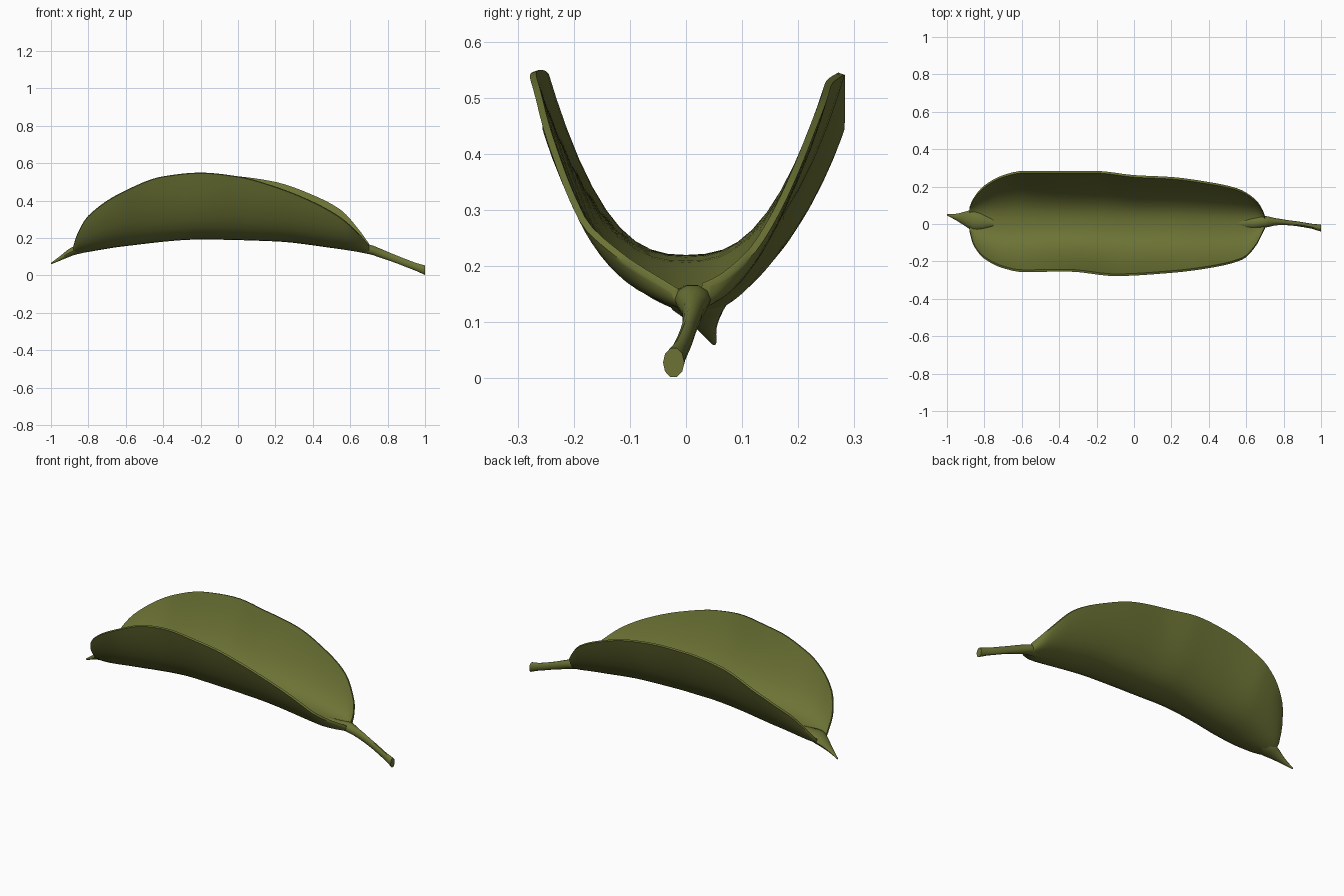
import bpy, bmesh, math
from mathutils import Vector

cube = bpy.data.objects.get("Cube")
if cube:
    bpy.data.objects.remove(cube, do_unlink=True)

olive = bpy.data.materials.new("olive_green")
olive.use_nodes = True
olive.diffuse_color = (0.15, 0.17, 0.035, 1)
olive.node_tree.nodes["Principled BSDF"].inputs["Base Color"].default_value = olive.diffuse_color


def smooth_curve(points):
    """Return a monotone interpolating function through (x, value) points."""
    xs, vs = zip(*points)
    d = [(vs[i + 1] - vs[i]) / (xs[i + 1] - xs[i]) for i in range(len(xs) - 1)]
    m = [d[0]] + [2 * a * b / (a + b) if a * b > 0 else 0 for a, b in zip(d, d[1:])] + [d[-1]]

    def value(x):
        i = max(k for k in range(len(d)) if k == 0 or x >= xs[k])
        h = xs[i + 1] - xs[i]
        t = (x - xs[i]) / h
        return (vs[i] + t * h * m[i] + t * t * h * (3 * d[i] - 2 * m[i] - m[i + 1])
                + t ** 3 * h * (m[i] + m[i + 1] - 2 * d[i]))
    return value


def loft(name, rings):
    """Skin closed rings of equal length and cap both ends."""
    bm = bmesh.new()
    rows = [[bm.verts.new(p) for p in ring] for ring in rings]
    n = len(rows[0])
    for a, b in zip(rows, rows[1:]):
        for i in range(n):
            j = (i + 1) % n
            bm.faces.new((a[i], a[j], b[j], b[i]))
    bm.faces.new(rows[0])
    bm.faces.new(rows[-1])
    bmesh.ops.recalc_face_normals(bm, faces=bm.faces)
    mesh = bpy.data.meshes.new(name)
    bm.to_mesh(mesh)
    bm.free()
    mesh.materials.append(olive)
    obj = bpy.data.objects.new(name, mesh)
    bpy.context.collection.objects.link(obj)
    bpy.ops.object.select_all(action='DESELECT')
    obj.select_set(True)
    bpy.context.view_layer.objects.active = obj
    bpy.ops.object.shade_smooth_by_angle(angle=math.radians(50))
    return obj


# Outlines of the blade along its length
fold_z = smooth_curve([(-.88, .14), (-.6, .185), (-.2, .22), (.2, .21), (.5, .175), (.7, .145)])
fold_y = smooth_curve([(-.88, .025), (-.7, 0), (.5, 0), (.7, .01)])
back_y = smooth_curve([(-.88, .08), (-.86, .125), (-.8, .195), (-.7, .25), (-.6, .272), (-.2, .272),
                       (0, .25), (.2, .24), (.4, .213), (.55, .18), (.65, .12), (.69, .06), (.7, .03)])
back_z = smooth_curve([(-.88, .16), (-.86, .22), (-.8, .32), (-.6, .455), (-.4, .525), (-.2, .545),
                       (0, .53), (.2, .5), (.4, .43), (.55, .35), (.65, .24), (.7, .17)])
front_y = smooth_curve([(-.88, -.03), (-.86, -.1), (-.8, -.175), (-.7, -.225), (-.6, -.245), (-.35, -.243),
                        (-.1, -.267), (.2, -.25), (.4, -.225), (.58, -.18), (.65, -.11), (.7, -.015)])
front_z = smooth_curve([(-.88, .16), (-.86, .22), (-.8, .32), (-.6, .455), (-.4, .53), (-.2, .55),
                        (0, .53), (.2, .475), (.4, .395), (.55, .31), (.65, .22), (.7, .16)])


def blade_ring(x, steps=10):
    cy, cz = fold_y(x), fold_z(x)
    inner = []
    for i in range(-steps, steps + 1):
        t = abs(i) / steps
        u = 1 - (1 - t) ** 1.25
        ey, ez = (back_y(x), back_z(x)) if i > 0 else (front_y(x), front_z(x))
        inner.append(Vector((x, cy + (ey - cy) * u, cz + (ez - cz) * u ** 2.5)))
    outer = []
    for i, p in enumerate(inner):
        along = inner[min(i + 1, 2 * steps)] - inner[max(i - 1, 0)]
        down = Vector((0, along.z, -along.y)).normalized()
        edge = abs(i - steps) / steps
        outer.append(p + down * (.028 - .016 * edge))
    return inner + outer[::-1]


# Folded blade, with stations packed closer near the ends
count = 56
stations = [-.09 - .79 * math.cos(math.pi * i / count) for i in range(count + 1)]
loft("leaf_blade", [blade_ring(x) for x in stations])


# Tapered tubes: x, y, z, half width, half height
def tube(name, nodes, sides=10, steps=20):
    curves = [smooth_curve([(n[0], n[k]) for n in nodes]) for k in range(1, 5)]
    rings = []
    for i in range(steps + 1):
        x = nodes[0][0] + (nodes[-1][0] - nodes[0][0]) * i / steps
        y, z, w, h = (c(x) for c in curves)
        rings.append([(x, y + w * math.cos(a), z + h * math.sin(a))
                      for a in (2 * math.pi * k / sides for k in range(sides))])
    return loft(name, rings)


tube("leaf_stem", [(.5, 0, .16, .01, .01), (.64, .005, .145, .03, .02), (.7, .012, .14, .032, .027),
                   (.75, .012, .123, .02, .026), (.85, .004, .085, .013, .022),
                   (.94, -.01, .05, .013, .022), (1, -.022, .028, .019, .027)])
tube("leaf_tip", [(-1, .05, .063, .004, .004), (-.95, .037, .092, .018, .013),
                  (-.9, .027, .122, .04, .023), (-.86, .02, .138, .055, .026),
                  (-.75, .005, .155, .02, .012)])
